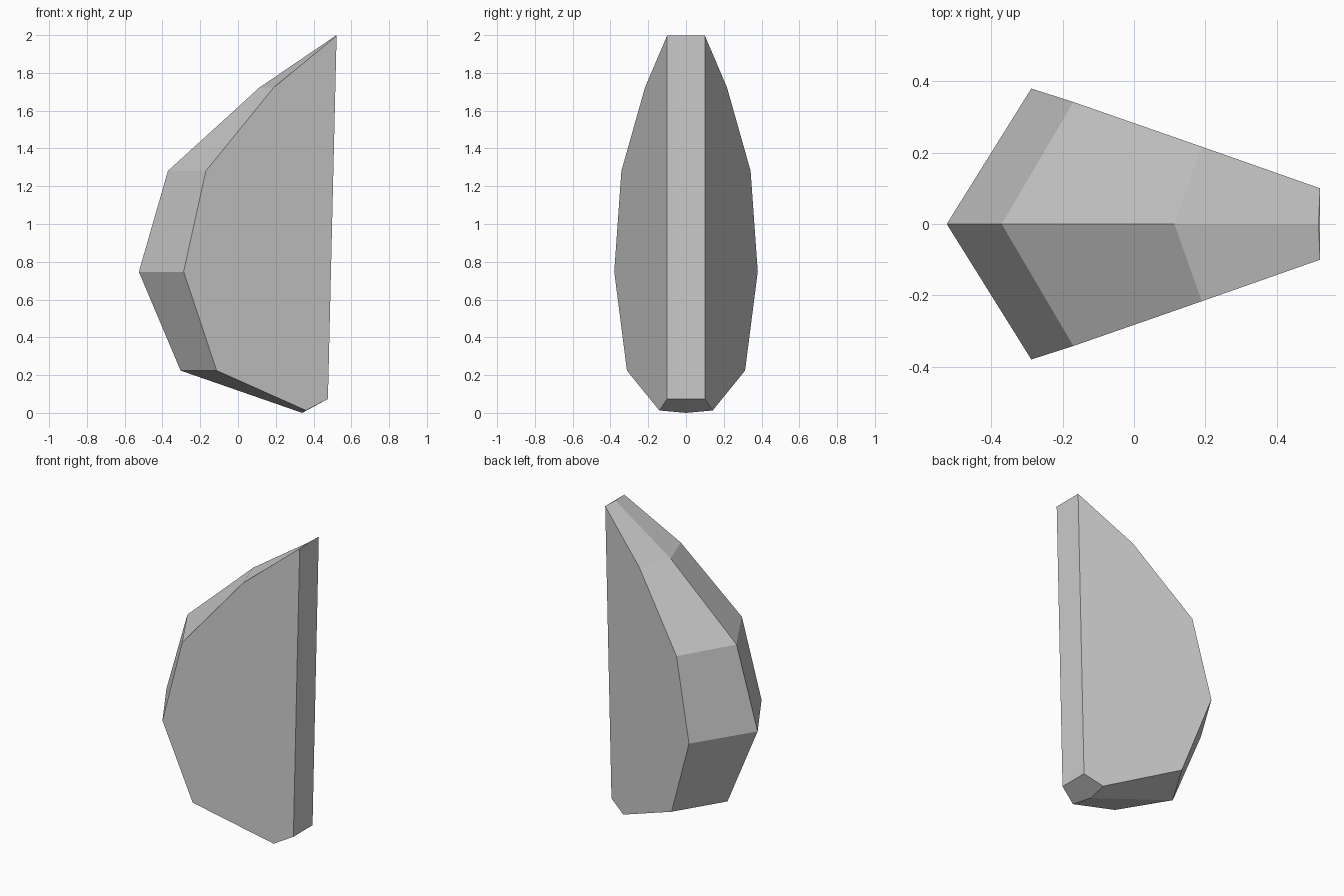
import bpy
import bmesh

if "Cube" in bpy.data.objects:
    bpy.data.objects.remove(bpy.data.objects["Cube"])

# Silhouettes in (x, z), top to bottom: centre ridge and the rim beside it
RIDGE = [(0.517, 2.0), (0.113, 1.725), (-0.371, 1.284), (-0.525, 0.75),
         (-0.304, 0.227), (0.34, 0.003)]
RIM = [(0.522, 2.0), (0.19, 1.727), (-0.17, 1.284), (-0.288, 0.75),
       (-0.113, 0.227), (0.36, 0.016)]
FOOT = (0.476, 0.077)  # bottom end of the narrow flat edge


def flank_y(x, z):
    """Half width on the flat, slightly tilted flank."""
    return 0.1 + 0.3585 * (0.522 - x) - 0.0084 * (2.0 - z)


# Faceted stone: one half from the two silhouettes, the other mirrored
bm = bmesh.new()
ridge = [bm.verts.new((x, 0, z)) for x, z in RIDGE]
rim = [bm.verts.new((x, flank_y(x, z), z)) for x, z in RIM]
foot = bm.verts.new((FOOT[0], flank_y(*FOOT), FOOT[1]))

# Back facets between ridge and rim, then the large flank
for i in range(len(RIDGE) - 1):
    bm.faces.new((ridge[i], ridge[i + 1], rim[i + 1], rim[i]))
bm.faces.new(rim + [foot])

# Narrow flat edge and bottom facet, closed on the centre plane
foot_mid = bm.verts.new((FOOT[0], 0, FOOT[1]))
top_mid = bm.verts.new((RIM[0][0], 0, RIM[0][1]))
bm.faces.new((rim[0], foot, foot_mid, top_mid))
bm.faces.new((foot, rim[-1], ridge[-1], foot_mid))
bm.faces.new((ridge[0], rim[0], top_mid))

# Mirrored half
geom = bm.verts[:] + bm.edges[:] + bm.faces[:]
bmesh.ops.mirror(bm, geom=geom, axis='Y', merge_dist=0.0005)
bmesh.ops.remove_doubles(bm, verts=bm.verts[:], dist=0.0005)
bmesh.ops.recalc_face_normals(bm, faces=bm.faces[:])
low = min(v.co.z for v in bm.verts)
bmesh.ops.translate(bm, verts=bm.verts[:], vec=(0, 0, -low))

mesh = bpy.data.meshes.new("faceted_stone")
bm.to_mesh(mesh)
bm.free()
stone = bpy.data.objects.new("faceted_stone", mesh)
bpy.context.collection.objects.link(stone)
